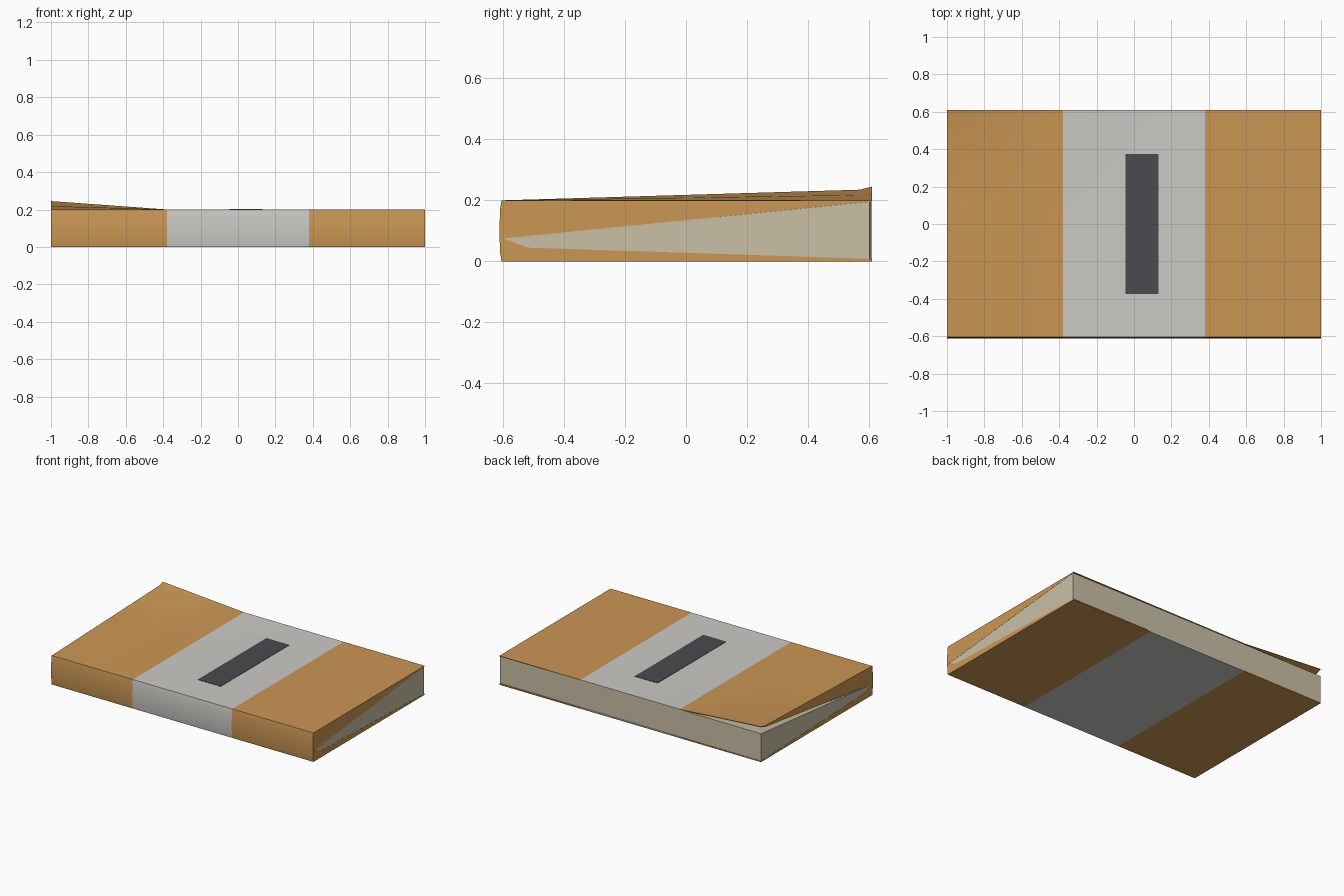
import bpy, bmesh, math

if "Cube" in bpy.data.objects:
    bpy.data.objects.remove(bpy.data.objects["Cube"])


def material(name, rgb):
    m = bpy.data.materials.new(name)
    m.diffuse_color = (*rgb, 1)
    m.use_nodes = True
    m.node_tree.nodes["Principled BSDF"].inputs["Base Color"].default_value = m.diffuse_color
    return m


TAN = material("tan_cover", (0.60, 0.31, 0.09))
GREY = material("light_grey_band", (0.60, 0.59, 0.56))
DARK = material("dark_grey_label", (0.07, 0.068, 0.08))
CREAM = material("cream_paper", (0.60, 0.53, 0.39))


def loft(name, profile, stations, place, mats):
    """Sweep a closed (y, z) profile along x, with a placement rule per point."""
    bm = bmesh.new()
    rings = [[bm.verts.new(place(x, y, z)) for y, z in profile] for x in stations]
    n = len(profile)
    for a, b in zip(rings, rings[1:]):
        for i in range(n):
            j = (i + 1) % n
            bm.faces.new((a[i], a[j], b[j], b[i]))
    bm.faces.new(rings[0])
    bm.faces.new(rings[-1])
    bmesh.ops.recalc_face_normals(bm, faces=bm.faces)
    me = bpy.data.meshes.new(name)
    bm.to_mesh(me)
    bm.free()
    ob = bpy.data.objects.new(name, me)
    bpy.context.collection.objects.link(ob)
    for m in mats:
        me.materials.append(m)
    return ob


def lifted(x, y, z):
    """Curl the back left corner of the upper cover."""
    fx = max(0.0, (-0.38 - x) / 0.62)
    fy = max(0.0, (y + 0.605) / 1.175) * 0.035
    if y > 0.57:
        fy = 0.035 + (y - 0.57) / 0.04 * 0.010
    upper = z > 0.06
    return (x, y, z + (fx * fy if upper else 0))


# Wrapped cover: lower board, slightly bowed spine, upper board, wedge interior
cover_profile = [
    (0.61, 0.0), (-0.605, 0.0), (-0.61, 0.03), (-0.612, 0.10), (-0.61, 0.17),
    (-0.605, 0.2), (0.0, 0.2), (0.57, 0.2), (0.61, 0.2),
    (0.61, 0.196), (0.57, 0.192), (0.0, 0.135), (-0.60, 0.075), (-0.52, 0.045), (0.61, 0.008)]
cover = loft("cover", cover_profile, [-1, -0.69, -0.38, 0.38, 1], lifted, [TAN, GREY])
for f in cover.data.polygons:          # grey band around the middle
    f.material_index = 1 if abs(f.center.x) < 0.38 else 0

# Page block, back edge very slightly skewed
page_profile = [(0.605, 0.008), (-0.52, 0.045), (-0.60, 0.075), (0.605, 0.195)]
loft("pages", page_profile, [-0.999, 0.999],
     lambda x, y, z: (x, y - 0.003 * x if y > 0 else y, z), [CREAM])

# Dark label plate on the upper cover
loft("label", [(-0.375, 0.199), (0.375, 0.199), (0.375, 0.202), (-0.375, 0.202)],
     [-0.045, 0.13], lambda x, y, z: (x, y, z), [DARK])

# Smooth the bowed spine, keep the edges crisp
bpy.ops.object.select_all(action='DESELECT')
cover.select_set(True)
bpy.context.view_layer.objects.active = cover
bpy.ops.object.shade_smooth_by_angle(angle=math.radians(30))
